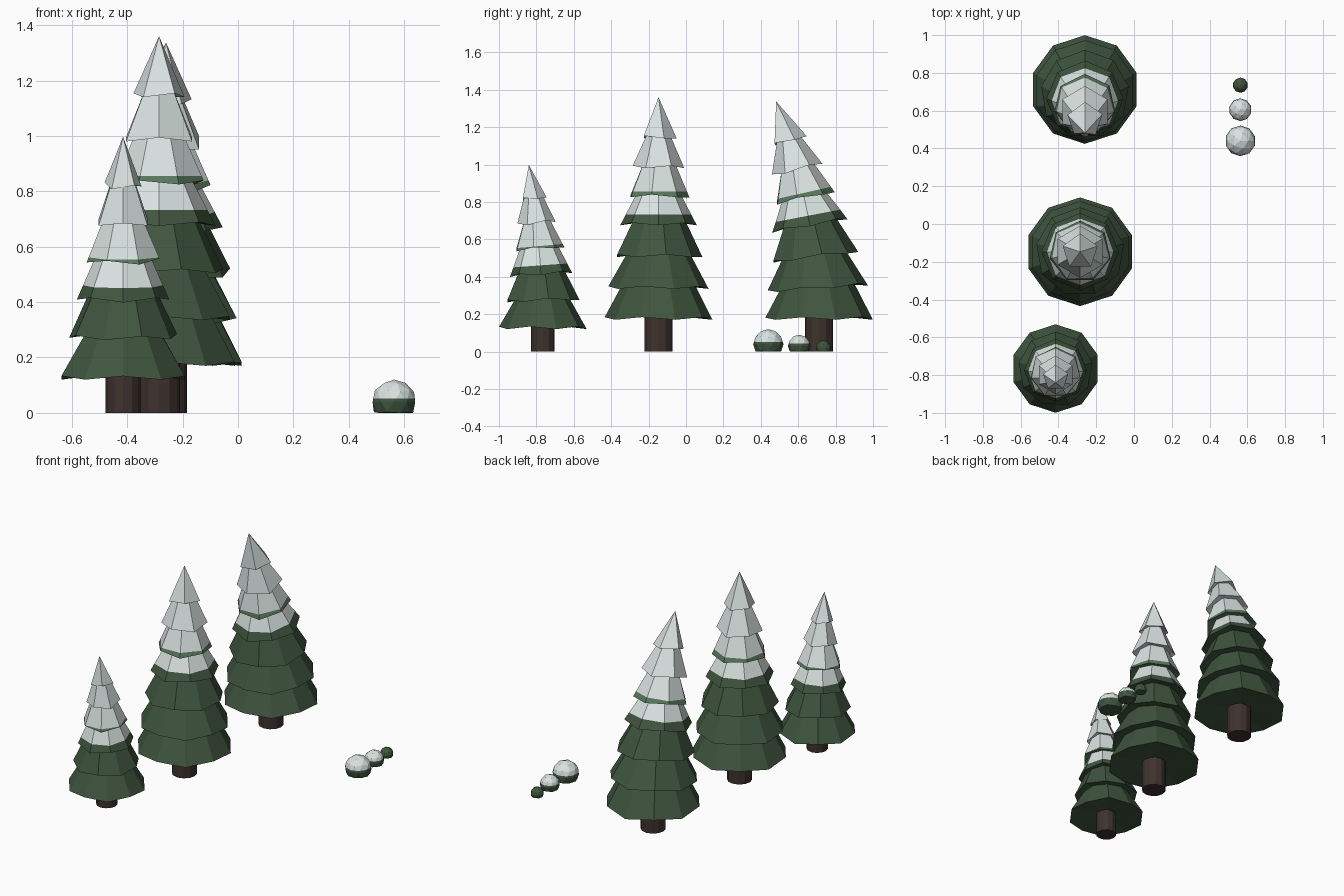
import bpy, bmesh, math
from mathutils import Vector

if "Cube" in bpy.data.objects:
    bpy.data.objects.remove(bpy.data.objects["Cube"])


def material(name, rgb):
    m = bpy.data.materials.new(name)
    m.diffuse_color = (*rgb, 1)
    m.use_nodes = True
    m.node_tree.nodes["Principled BSDF"].inputs["Base Color"].default_value = m.diffuse_color
    return m


GREEN = material("pine green", (0.05, 0.092, 0.049))
PALE = material("frosted green", (0.10, 0.19, 0.11))
SNOW = material("snow", (0.70, 0.77, 0.755))
BARK = material("bark brown", (0.048, 0.031, 0.026))


def finish(bm, name, mats):
    bmesh.ops.recalc_face_normals(bm, faces=bm.faces[:])
    me = bpy.data.meshes.new(name)
    bm.to_mesh(me)
    bm.free()
    for m in mats:
        me.materials.append(m)
    ob = bpy.data.objects.new(name, me)
    bpy.context.collection.objects.link(ob)
    return ob


def paint_above(bm, z):
    """Cut a snow line at height z and give the upper faces slot 1."""
    bmesh.ops.bisect_plane(bm, geom=bm.verts[:] + bm.edges[:] + bm.faces[:],
                           plane_co=(0, 0, z), plane_no=(0, 0, 1))
    for f in bm.faces:
        f.material_index = int(f.calc_center_median().z > z)


def tier(name, n, z0, r0, z1, r1, mats, snow_line, place):
    """One skirt of branches: tapered, ragged hem, closed below."""
    bm = bmesh.new()
    hem, top = [], []
    for i in range(n):
        a = math.pi / 2 + 2 * math.pi * i / n
        c, s = math.cos(a), math.sin(a)
        hem.append(bm.verts.new((r0 * c, r0 * s, z0 + 0.014 * (i % 2))))
        if r1 > 0:
            top.append(bm.verts.new((r1 * c, r1 * s, z1)))
    tip = bm.verts.new((0, 0, z1)) if r1 == 0 else None
    under = bm.verts.new((0, 0, z0 + 0.03))
    for i in range(n):
        j = (i + 1) % n
        bm.faces.new((hem[i], hem[j], tip) if tip else (hem[i], hem[j], top[j], top[i]))
        bm.faces.new((hem[j], hem[i], under))
    if top:
        bm.faces.new(top)
    if snow_line:
        paint_above(bm, snow_line)
    for v in bm.verts:
        v.co = place(v.co)
    finish(bm, name, mats)


def tree(name, x, y, trunk_r, bend, sides, zs, rs, tops, apex, mixed, lines):
    # trunk
    bm = bmesh.new()
    h = zs[0] + 0.06
    bmesh.ops.create_cone(bm, cap_ends=True, segments=12, radius1=trunk_r,
                          radius2=trunk_r, depth=h)
    bmesh.ops.translate(bm, verts=bm.verts[:], vec=(x, y, h / 2))
    finish(bm, name + "_trunk", [BARK])

    # lean towards the front, growing with height
    def place(p):
        t = max(0, (p.z - zs[0]) / (apex - zs[0]))
        off = bend * t ** 1.8
        ang = math.atan(bend * 1.8 * t ** 0.8 / (apex - zs[0]))
        return Vector((x + p.x, y - off + p.y * math.cos(ang),
                       p.z + p.y * math.sin(ang) - off * 0.1))

    # branch tiers: green below, one half snowed, one pale-hemmed, snow above
    for k, (n, z0, r0) in enumerate(zip(sides, zs, rs)):
        if k < len(tops):
            f = 0.04 / (zs[k + 1] - z0)
            z1, r1 = zs[k + 1] + 0.04, tops[k] - f * (r0 - tops[k])
        else:
            z1, r1 = apex, 0
        line = None
        mats = [GREEN] if k < mixed else [SNOW]
        if k == mixed:
            mats, line = [GREEN, SNOW], lines[0]
        elif k == mixed + 1:
            mats, line = [PALE, SNOW], lines[1]
        tier(f"{name}_tier_{k + 1}", n, z0, r0, z1, r1, mats, line, place)


TALL = dict(sides=(10, 10, 9, 8, 7, 6, 5),
            zs=(0.17, 0.335, 0.505, 0.675, 0.825, 0.98, 1.14),
            rs=(0.2875, 0.268, 0.235, 0.205, 0.165, 0.138, 0.097),
            tops=(0.205, 0.178, 0.155, 0.127, 0.10, 0.07),
            apex=1.36, mixed=3, lines=(0.732, 0.856))
tree("middle_tree", -0.285, -0.147, 0.075, 0, **TALL)
tree("back_tree", -0.26, 0.712, 0.075, 0.23, **TALL)
tree("small_tree", -0.415, -0.765, 0.063, 0.075, sides=(10, 9, 8, 7, 6, 5),
     zs=(0.12, 0.27, 0.41, 0.548, 0.685, 0.82),
     rs=(0.234, 0.198, 0.167, 0.135, 0.102, 0.07),
     tops=(0.152, 0.135, 0.107, 0.08, 0.055),
     apex=1.005, mixed=2, lines=(0.462, 0.566))

# round bushes, flattened on the ground and capped with snow
for name, y, r, height, line in (("large_bush", 0.44, 0.081, 0.12, 0.052),
                                 ("medium_bush", 0.605, 0.06, 0.09, 0.042),
                                 ("small_bush", 0.735, 0.04, 0.06, None)):
    bm = bmesh.new()
    bmesh.ops.create_icosphere(bm, subdivisions=2, radius=r)
    for v in bm.verts:
        v.co.z = max(0, v.co.z + height - r)
    bmesh.ops.dissolve_degenerate(bm, dist=1e-4, edges=bm.edges[:])
    if line:
        paint_above(bm, line)
    bmesh.ops.translate(bm, verts=bm.verts[:], vec=(0.563, y, 0))
    finish(bm, name, [GREEN, SNOW])
